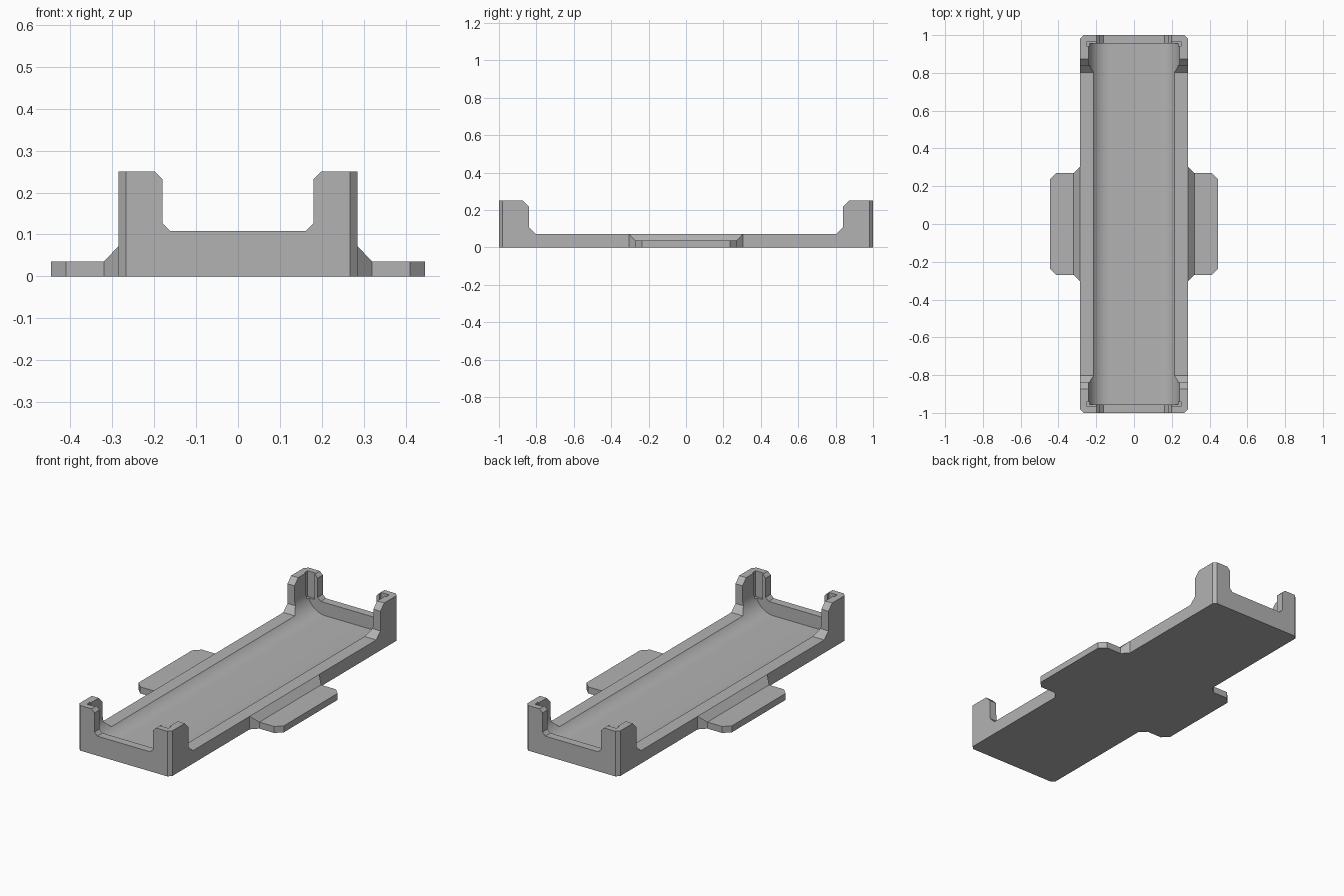
import bpy, bmesh, math
from mathutils import Vector

if "Cube" in bpy.data.objects:
    bpy.data.objects.remove(bpy.data.objects["Cube"])

grey = bpy.data.materials.new("plain grey")
grey.diffuse_color = (0.45, 0.45, 0.45, 1)
grey.use_nodes = True
grey.node_tree.nodes["Principled BSDF"].inputs["Base Color"].default_value = grey.diffuse_color


def prism(name, profile, axis, lo, hi):
    """Extrude a 2D profile along x, y or z between lo and hi."""
    def place(p, t):
        return Vector({"x": (t, p[0], p[1]), "y": (p[0], t, p[1]), "z": (p[0], p[1], t)}[axis])
    bm = bmesh.new()
    face = bm.faces.new([bm.verts.new(place(p, lo)) for p in profile])
    grown = bmesh.ops.extrude_face_region(bm, geom=[face])["geom"]
    shift = place((0, 0), hi - lo)
    bmesh.ops.translate(bm, vec=shift, verts=[v for v in grown if isinstance(v, bmesh.types.BMVert)])
    return finish(name, bm)


def hull(name, points):
    bm = bmesh.new()
    for p in points:
        bm.verts.new(p)
    bmesh.ops.convex_hull(bm, input=bm.verts[:])
    return finish(name, bm)


def finish(name, bm):
    bmesh.ops.recalc_face_normals(bm, faces=bm.faces[:])
    mesh = bpy.data.meshes.new(name)
    bm.to_mesh(mesh)
    bm.free()
    mesh.materials.append(grey)
    ob = bpy.data.objects.new(name, mesh)
    bpy.context.collection.objects.link(ob)
    return ob


def combine(target, other, operation):
    mod = target.modifiers.new("join", "BOOLEAN")
    mod.operation, mod.solver, mod.object = operation, "EXACT", other
    bpy.context.view_layer.objects.active = target
    bpy.ops.object.modifier_apply(modifier=mod.name)
    bpy.data.objects.remove(other)


def mirrored(half):
    """Complete a right half profile with its left copy."""
    return half + [(-a, b) for a, b in reversed(half)]


# Block with chamfered vertical corners
W, H, c = 0.285, 0.25, 0.018
right = [(W - c, -1), (W, -1 + c), (W, 1 - c), (W - c, 1)]
tray = prism("tray", mirrored(right), "z", 0, H)

# Low side walls between the corner posts
side = [(0.803, 0.072), (0.84, 0.108), (0.84, 0.217), (0.873, H), (0.873, 0.3)]
combine(tray, prism("side_cutter", mirrored(side), "x", -0.5, 0.5), "DIFFERENCE")

# Lower end walls between the posts
end = [(0.162, 0.108), (0.18, 0.126), (0.18, 0.232), (0.198, H), (0.198, 0.3)]
combine(tray, prism("end_cutter", mirrored(end), "y", -1.2, 1.2), "DIFFERENCE")

# Trough with rounded lower edges
half_w, floor, r = 0.242, 0.036, 0.11
arc = [(half_w - r + r * math.sin(a), floor + r - r * math.cos(a))
       for a in (math.radians(90 * i / 14) for i in range(15))]
combine(tray, prism("trough_cutter", mirrored(arc + [(half_w, 0.3)]), "y", -0.955, 0.955), "DIFFERENCE")

for sx in (-1, 1):
    # Small relief grooves in the inner post corners
    for sy in (-1, 1):
        groove = [(sx * x, sy * y) for x, y in ((0.2, 0.94), (0.25, 0.94), (0.25, 0.967), (0.2, 0.967))]
        combine(tray, prism("groove_cutter", groove, "z", 0.108, 0.3), "DIFFERENCE")
    # Sloped gusset and flat side tab
    gusset = [(sx * x, sy * y, z) for x, y, top in ((0.27, 0.305, 0.072), (W, 0.305, 0.072), (0.32, 0.27, 0.036))
              for sy in (-1, 1) for z in (0, top)]
    combine(tray, hull("gusset", gusset), "UNION")
    tab = [(sx * x, sy * y, z) for x, y in ((0.3, 0.27), (0.411, 0.27), (0.446, 0.235))
           for sy in (-1, 1) for z in (0, 0.036)]
    combine(tray, hull("side_tab", tab), "UNION")

# Smooth trough, crisp edges elsewhere
bpy.ops.object.select_all(action="DESELECT")
tray.select_set(True)
bpy.context.view_layer.objects.active = tray
bpy.ops.object.shade_smooth_by_angle(angle=math.radians(15))
